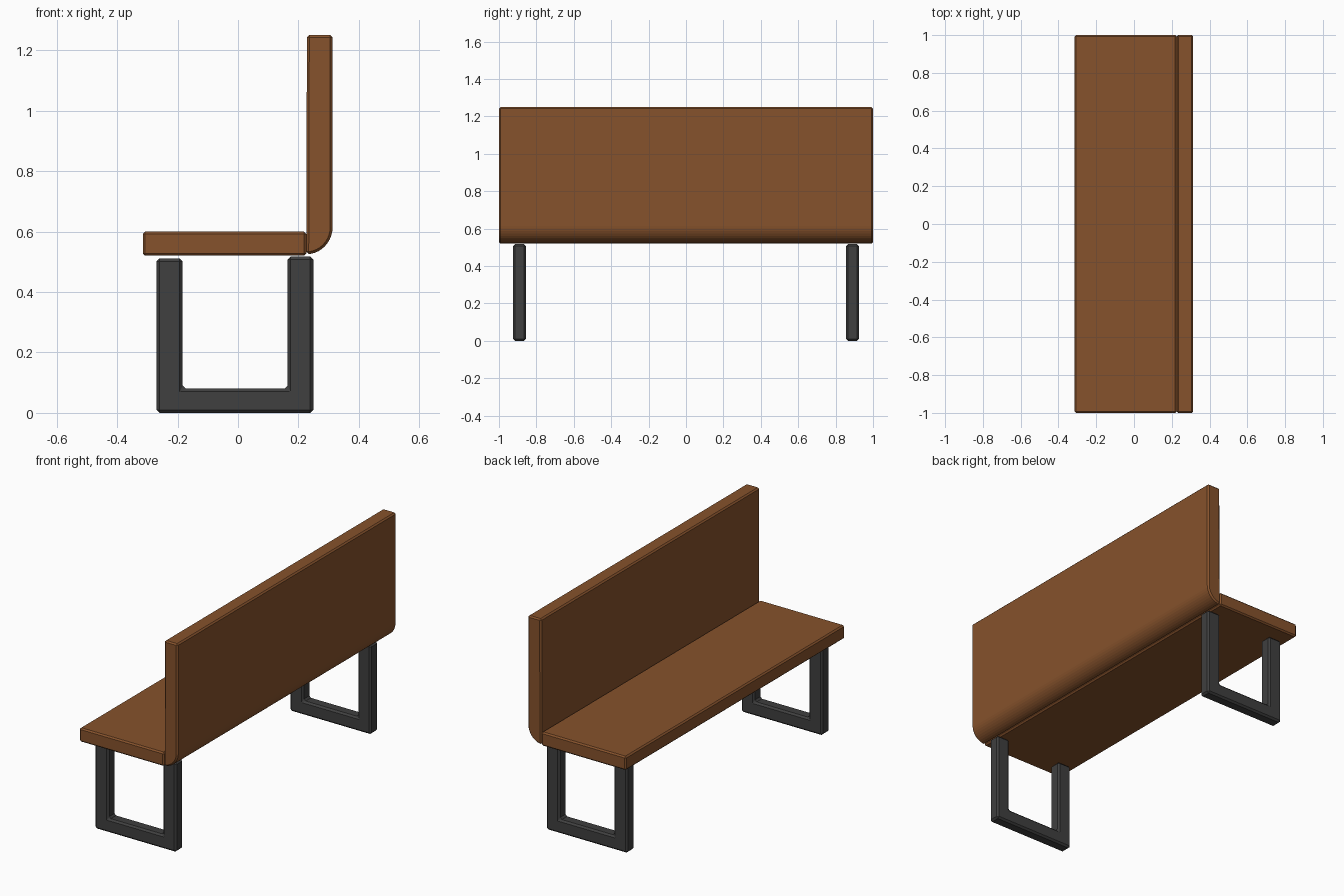
import bpy, bmesh, math

if "Cube" in bpy.data.objects:
    bpy.data.objects.remove(bpy.data.objects["Cube"])


def material(name, color):
    m = bpy.data.materials.new(name)
    m.diffuse_color = color
    m.use_nodes = True
    m.node_tree.nodes["Principled BSDF"].inputs["Base Color"].default_value = m.diffuse_color
    return m


wood = material("brown_wood", (0.24, 0.085, 0.025, 1))
metal = material("dark_metal", (0.05, 0.05, 0.05, 1))


def extrude_profile(name, points, y0, y1, bevel, segments, mat):
    """Extrude an (x, z) outline along y and soften its sharp edges."""
    bm = bmesh.new()
    face = bm.faces.new([bm.verts.new((x, y0, z)) for x, z in points])
    ext = bmesh.ops.extrude_face_region(bm, geom=[face])
    for v in ext["geom"]:
        if isinstance(v, bmesh.types.BMVert):
            v.co.y = y1
    bmesh.ops.recalc_face_normals(bm, faces=bm.faces)
    mesh = bpy.data.meshes.new(name)
    bm.to_mesh(mesh)
    bm.free()
    ob = bpy.data.objects.new(name, mesh)
    bpy.context.collection.objects.link(ob)
    mesh.materials.append(mat)
    mod = ob.modifiers.new("edge_bevel", "BEVEL")
    mod.width = bevel
    mod.segments = segments
    mod.limit_method = "ANGLE"
    mod.angle_limit = math.radians(30)
    return ob


# Seat slab
extrude_profile("seat", [(-0.315, 0.52), (0.226, 0.52), (0.226, 0.60), (-0.315, 0.60)],
                -1, 1, 0.008, 1, wood)

# Backrest with a rounded lower rear edge
curve = [(0.226 + 0.087 * math.sin(a), 0.615 - 0.09 * math.cos(a))
         for a in (math.radians(90) * i / 10 for i in range(11))]
extrude_profile("backrest", curve + [(0.313, 1.25), (0.228, 1.25)], -1, 1, 0.008, 1, wood)

# U-shaped leg frames, one at each end
frame = [(-0.27, 0), (0.249, 0), (0.249, 0.517), (0.164, 0.517), (0.164, 0.08),
         (-0.183, 0.08), (-0.183, 0.511), (-0.27, 0.511)]
for side, y in (("left", -0.89), ("right", 0.89)):
    extrude_profile(side + "_leg_frame", frame, y - 0.034, y + 0.034, 0.01, 1, metal)
